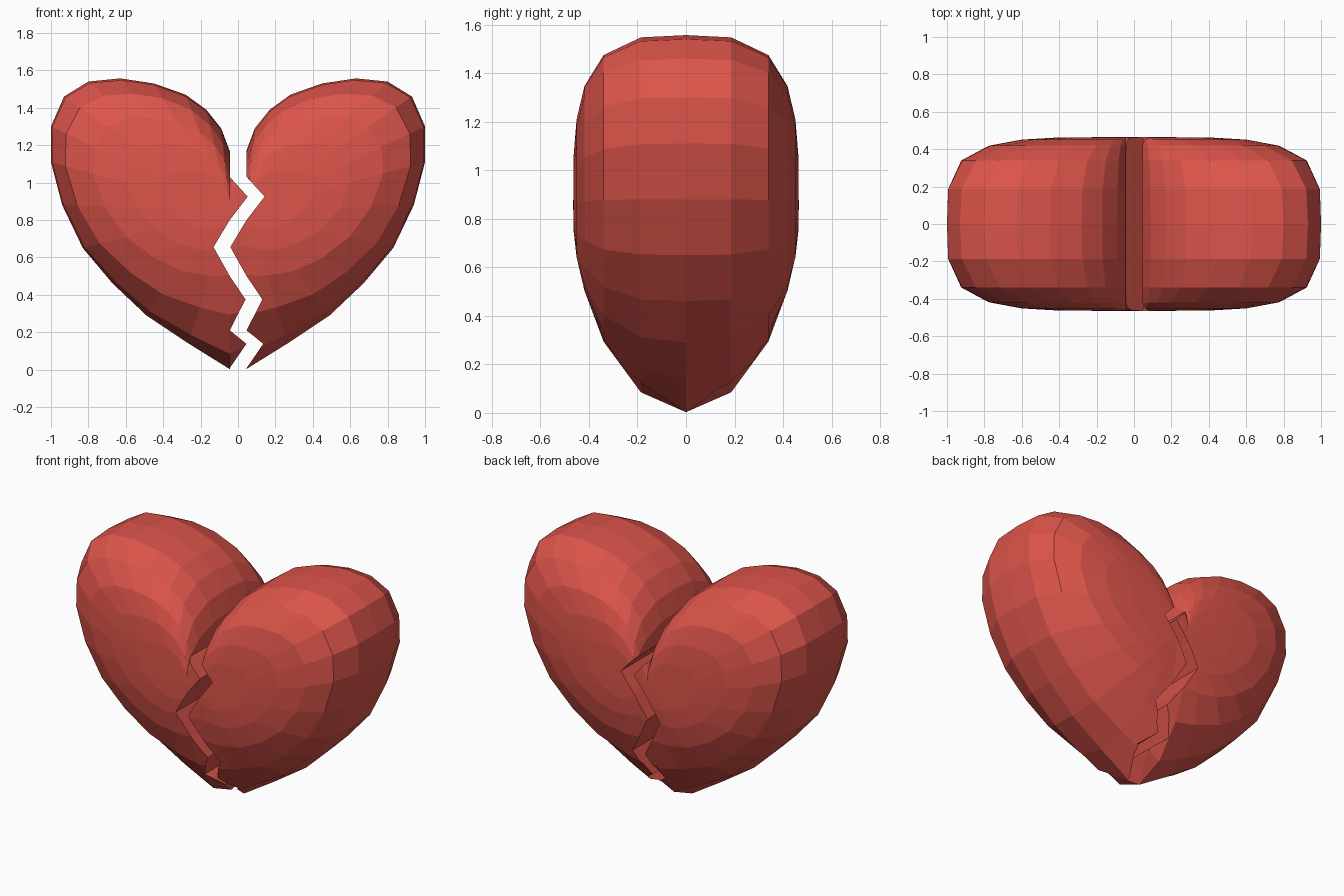
import bpy, bmesh

if "Cube" in bpy.data.objects:
    bpy.data.objects.remove(bpy.data.objects["Cube"])

GAP = 0.045      # sideways shift of each half
DEPTH = 0.465    # half thickness
CZ = 0.85        # height of the bulge centre

# Right side of the heart outline from cleft to tip: x, z, roundness exponent
PROFILE = [(0, 1.17, 2.6), (.045, 1.29, 2.8), (.125, 1.39, 3), (.235, 1.47, 3.2),
           (.405, 1.53, 3.4), (.585, 1.557, 3.4), (.755, 1.54, 3.5), (.885, 1.46, 3.7),
           (.955, 1.30, 3.9), (.955, 1.11, 4), (.895, .88, 3.8), (.785, .65, 3.4),
           (.625, .46, 3), (.445, .29, 2.6), (.22, .14, 2.2), (0, .003, 1.9)]
LEVELS = [0, .4, .73, .9, .97, .995]

# Zigzag crack from top to bottom
CRACK = [(.001, 2), (.001, 1.03), (.097, .925), (.001, .80), (-.086, .655), (.001, .50),
         (.085, .375), (.001, .21), (.09, .138), (.001, .008), (.001, -.5)]

red = bpy.data.materials.new("red")
red.diffuse_color = (0.72, 0.09, 0.07, 1)
red.use_nodes = True
red.node_tree.nodes["Principled BSDF"].inputs["Base Color"].default_value = red.diffuse_color


def finish(bm, name):
    bmesh.ops.recalc_face_normals(bm, faces=bm.faces)
    mesh = bpy.data.meshes.new(name)
    bm.to_mesh(mesh)
    bm.free()
    mesh.materials.append(red)
    obj = bpy.data.objects.new(name, mesh)
    bpy.context.collection.objects.link(obj)
    return obj


def heart(name, shift):
    """Full puffed heart: outline rings shrinking towards front and back poles."""
    outline = PROFILE + [(-x, z, p) for x, z, p in PROFILE[-2:0:-1]]
    n = len(outline)
    bm = bmesh.new()

    def ring(y):
        verts = []
        for x, z, p in outline:
            s = (1 - abs(y) ** p) ** (1 / p)
            verts.append(bm.verts.new((x * s + shift, y * DEPTH, CZ + (z - CZ) * s)))
        return verts

    rings = [ring(y) for y in [-v for v in LEVELS[:0:-1]] + LEVELS]
    for a, b in zip(rings, rings[1:]):
        for i in range(n):
            j = (i + 1) % n
            bm.faces.new((a[i], a[j], b[j], b[i]))
    for r, y in ((rings[0], -DEPTH), (rings[-1], DEPTH)):
        pole = bm.verts.new((shift, y, CZ))
        for i in range(n):
            bm.faces.new((r[i], r[(i + 1) % n], pole))
    return finish(bm, name)


def crack_block(name, side):
    """Solid on one side of the crack, used to keep that half."""
    pts = [(x + side * GAP, z) for x, z in CRACK] + [(side * 2, -.5), (side * 2, 2)]
    bm = bmesh.new()
    face = bm.faces.new([bm.verts.new((x, -1, z)) for x, z in pts])
    ext = bmesh.ops.extrude_face_region(bm, geom=[face])["geom"]
    bmesh.ops.translate(bm, vec=(0, 2, 0),
                        verts=[g for g in ext if isinstance(g, bmesh.types.BMVert)])
    obj = finish(bm, name)
    obj.hide_render = True
    obj.hide_viewport = True
    obj.display_type = 'WIRE'
    return obj


# Two halves pulled apart along the crack
for label, side in (("left", -1), ("right", 1)):
    half = heart(label + "_heart_half", side * GAP)
    mod = half.modifiers.new("crack", 'BOOLEAN')
    mod.operation = 'INTERSECT'
    mod.solver = 'EXACT'
    mod.object = crack_block(label + "_crack_cutter", side)
